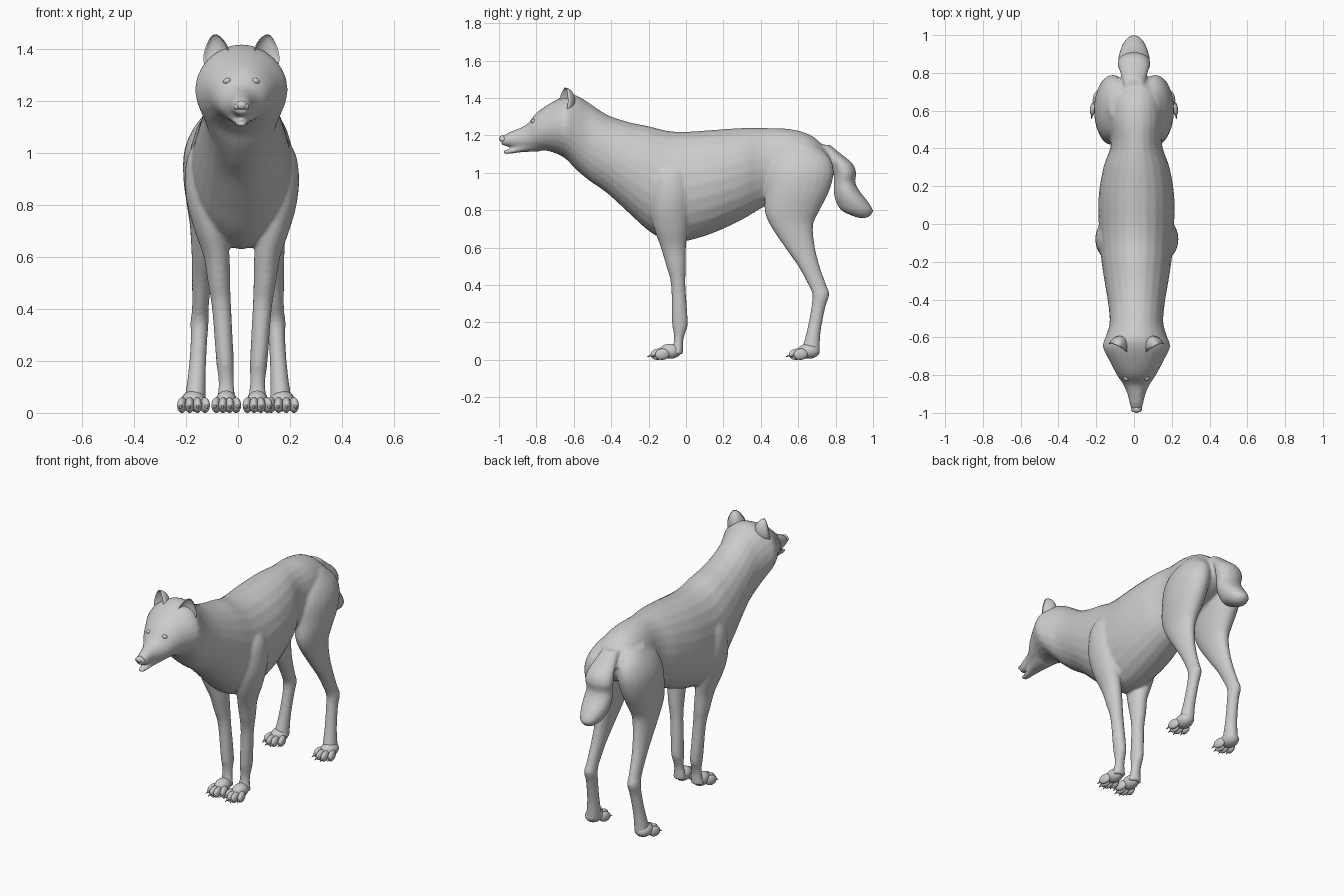
import bpy, bmesh, math
from mathutils import Matrix, Vector, Euler

cube = bpy.data.objects.get("Cube")
if cube:
    bpy.data.objects.remove(cube, do_unlink=True)

grey = bpy.data.materials.new("plain_grey")
grey.use_nodes = True
grey.diffuse_color = (0.6, 0.6, 0.6, 1)
grey.node_tree.nodes["Principled BSDF"].inputs["Base Color"].default_value = grey.diffuse_color

MID = 0.013   # centre line of the head and trunk
SIDES = (("left", 1), ("right", -1))


def finish(name, bm):
    """Turn a bmesh into a smooth grey object."""
    bmesh.ops.recalc_face_normals(bm, faces=bm.faces)
    for face in bm.faces:
        face.smooth = True
    mesh = bpy.data.meshes.new(name)
    bm.to_mesh(mesh)
    bm.free()
    mesh.materials.append(grey)
    obj = bpy.data.objects.new(name, mesh)
    bpy.context.collection.objects.link(obj)
    return obj


def spline(rows, steps=4):
    """Catmull-Rom interpolation between the cross-sections."""
    out = []
    for i in range(len(rows) - 1):
        a, b, c, d = (Vector(rows[min(max(j, 0), len(rows) - 1)])
                      for j in range(i - 1, i + 3))
        for s in range(steps):
            t = s / steps
            out.append(b + (c - a) * t / 2 + (a * 2 - b * 5 + c * 4 - d) * t**2 / 2
                       + (b * 3 - a - c * 3 + d) * t**3 / 2)
    return out + [Vector(rows[-1])]


def loft(bm, rows, axis, centre=MID, side=1, count=24):
    """Oval rings along y or z; row = position, low, high, half width, x offset."""
    rings = []
    for pos, low, high, half, off in spline([r if len(r) > 4 else (*r, 0) for r in rows]):
        ring = []
        for k in range(count):
            angle = math.tau * k / count
            x = centre + side * (off + half * math.cos(angle))
            v = (low + high) / 2 + (high - low) / 2 * math.sin(angle)
            ring.append(bm.verts.new((x, pos, v) if axis == "y" else (x, v, pos)))
        rings.append(ring)
    for a, b in zip(rings, rings[1:]):
        for k in range(count):
            n = (k + 1) % count
            bm.faces.new((a[k], a[n], b[n], b[k]))
    bm.faces.new(rings[0])
    bm.faces.new(rings[-1])


def ball(bm, loc, size, rot=(0, 0, 0)):
    matrix = Matrix.LocRotScale(Vector(loc), Euler(rot), Vector(size))
    return bmesh.ops.create_uvsphere(bm, u_segments=20, v_segments=12, radius=1,
                                     matrix=matrix)["verts"]


# Cross-sections of the soft parts
trunk = [(-.988, 1.15, 1.19, .026), (-.95, 1.14, 1.215, .036), (-.9, 1.13, 1.235, .048),
         (-.85, 1.12, 1.26, .07), (-.8, 1.12, 1.32, .103), (-.73, 1.115, 1.37, .14),
         (-.65, 1.08, 1.41, .178), (-.59, 1.02, 1.415, .16), (-.52, .96, 1.375, .142),
         (-.42, .89, 1.31, .15), (-.3, .78, 1.27, .17), (-.2, .69, 1.25, .185),
         (-.1, .635, 1.225, .195), (0, .635, 1.22, .2), (.15, .68, 1.23, .2),
         (.3, .75, 1.24, .175), (.42, .82, 1.24, .135), (.55, .88, 1.235, .14),
         (.66, .92, 1.205, .13), (.74, .96, 1.14, .1), (.785, 1, 1.08, .05)]
jaw = [(-.975, 1.1, 1.12, .018), (-.94, 1.102, 1.127, .026), (-.88, 1.11, 1.15, .04),
       (-.78, 1.115, 1.2, .07)]
tail = [(1.15, .69, .77, .05), (1.1, .73, .83, .065), (1.05, .77, .89, .08),
        (1, .79, .91, .088), (.95, .79, .905, .08), (.9, .79, .93, .084),
        (.85, .8, .97, .08), (.8, .83, 1, .064), (.77, .89, .985, .04),
        (.757, .93, .955, .012)]
front_leg = [(1.08, -.12, 0, .05, .1), (1, -.18, .02, .085, .12), (.9, -.19, .03, .085, .135),
             (.8, -.19, .02, .075, .135), (.7, -.17, .01, .062, .12),
             (.6, -.135, 0, .05, .097), (.5, -.105, 0, .043, .088),
             (.4, -.08, -.003, .037, .078), (.2, -.075, .01, .034, .065),
             (.15, -.067, -.002, .031, .062), (.1, -.065, -.015, .03, .06),
             (.03, -.08, -.015, .04, .06)]
hind_leg = [(1.15, .55, .7, .06, .07), (1.08, .47, .77, .08, .1), (1, .435, .79, .095, .113),
            (.9, .425, .765, .09, .12), (.8, .42, .715, .075, .122),
            (.72, .45, .68, .06, .125), (.6, .53, .69, .045, .133),
            (.5, .6, .715, .037, .14), (.4, .655, .75, .032, .145),
            (.35, .675, .767, .035, .148), (.28, .67, .745, .032, .15),
            (.15, .645, .72, .034, .158), (.03, .61, .715, .043, .167)]

# Body: head, trunk, tail and legs fused into one skin
bm = bmesh.new()
loft(bm, trunk, "y")
loft(bm, jaw, "y")
loft(bm, tail, "z", centre=0)
for _, side in SIDES:
    loft(bm, front_leg, "z", centre=.015, side=side)
    loft(bm, hind_leg, "z", centre=0, side=side)
body = finish("body", bm)
fuse = body.modifiers.new("fuse", "REMESH")
fuse.mode = "VOXEL"
fuse.voxel_size = .009
fuse.use_smooth_shade = True
relax = body.modifiers.new("relax", "SMOOTH")
relax.factor = .5
relax.iterations = 5

# Nose with two nostril wings
bm = bmesh.new()
ball(bm, (MID, -.98, 1.183), (.024, .02, .018))
for _, side in SIDES:
    ball(bm, (MID + side * .016, -.978, 1.178), (.014, .017, .013))
finish("nose", bm)


def make_ear(name, side):
    """Tapered cup, open to the front and turned outward."""
    bm = bmesh.new()
    for v in ball(bm, (0, 0, 0), (1, 1, 1)):
        if v.co.y < 0:
            v.co.y *= -.45
        v.co.x *= .95 - .3 * v.co.z
    bm.transform(Matrix.LocRotScale(Vector((MID + side * .098, -.655, 1.383)),
                                    Euler((-.1, side * .12, side * .45)),
                                    Vector((.056, .065, .074))))
    finish(name, bm)


def make_paw(name, x, y, gap, side):
    """Pad, four toes and their claws."""
    bm = bmesh.new()
    ball(bm, (x, y + .065, .046), (gap * 1.65, .06, .04))
    for i in range(4):
        spread = i - 1.5
        tx = x + side * spread * gap
        ty = y + (abs(spread) - .5) * .024
        turn = side * spread * .15
        ball(bm, (tx, ty, .03), (.018, .04, .03), (.12, 0, turn))
        claw = Matrix.LocRotScale(Vector((tx + side * spread * .005, ty - .042, .022)),
                                  Euler((math.radians(110), 0, turn)), None)
        bmesh.ops.create_cone(bm, cap_ends=True, segments=8, radius1=.009,
                              radius2=.001, depth=.035, matrix=claw)
    finish(name, bm)


for word, side in SIDES:
    make_ear(word + "_ear", side)
    bm = bmesh.new()
    ball(bm, (MID + side * .055, -.815, 1.276), (.016, .014, .012), (0, side * .3, side * .5))
    finish(word + "_eye", bm)
    make_paw(word + "_front_paw", .015 + side * .06, -.15, .025, side)
    make_paw(word + "_hind_paw", side * .171, .59, .029, side)
